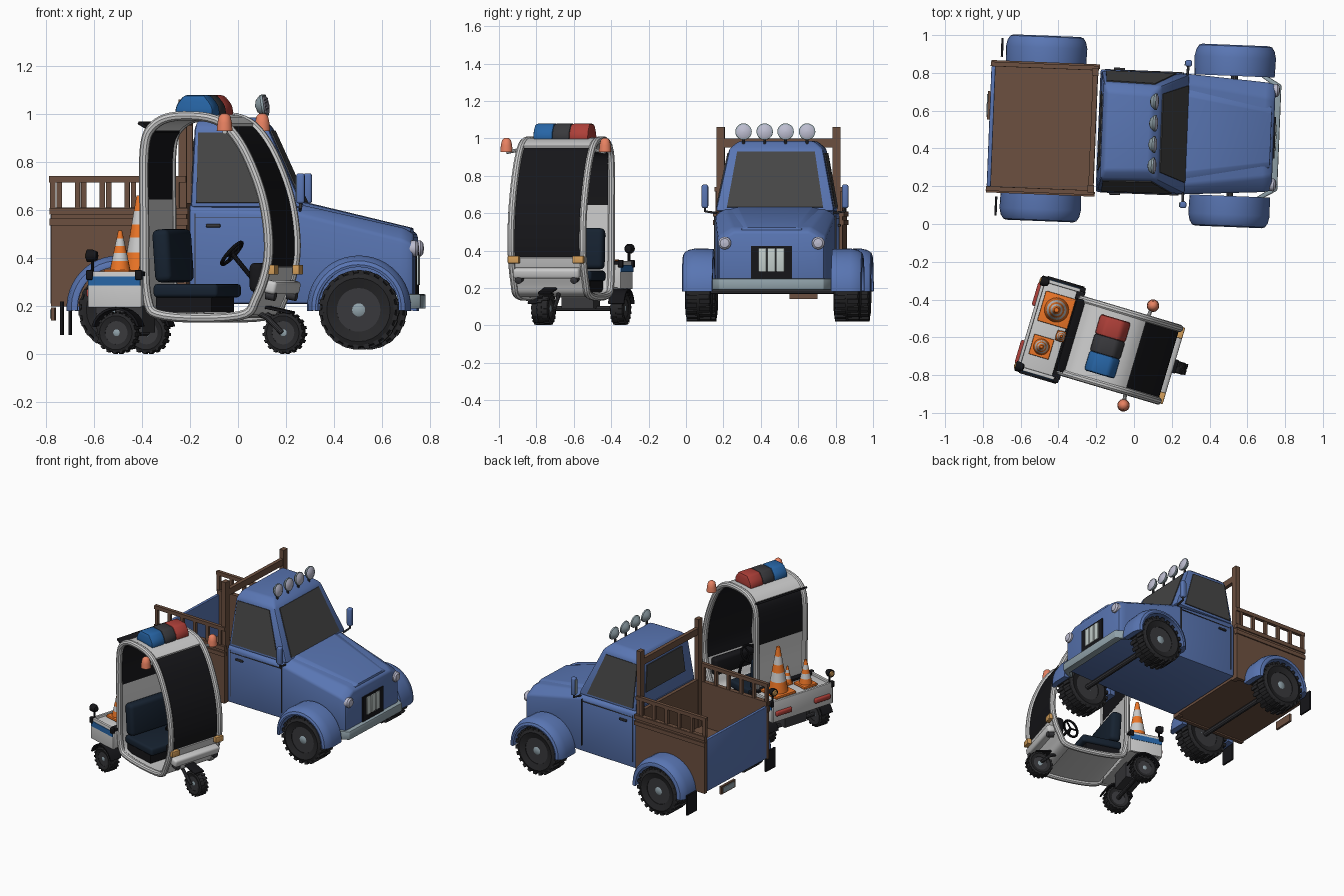
import bpy, bmesh
from math import radians, sin, cos, pi
from mathutils import Matrix, Vector

if "Cube" in bpy.data.objects:
    bpy.data.objects.remove(bpy.data.objects["Cube"])

T = Matrix.Translation((0, 0.487, 0)) @ Matrix.Rotation(radians(-2.3), 4, 'Z')          # truck frame
C = Matrix.Translation((-0.15, -0.645, 0)) @ Matrix.Rotation(radians(-16.5), 4, 'Z')    # cart frame
COL = dict(blue=(.10, .18, .45), brown=(.15, .08, .05), glass=(.06, .06, .06), rubber=(.02, .02, .022),
           black=(.008, .008, .01), steel=(.28, .36, .40), lamp=(.50, .50, .62), white=(.72, .72, .72),
           orange=(.85, .18, .02), coral=(.80, .22, .12), red=(.42, .05, .04), navy=(.008, .016, .03),
           police=(.02, .13, .38), amber=(.65, .34, .10), grey=(.04, .04, .045), pale=(.55, .62, .60))
MATS = {}
for k, c in COL.items():
    MATS[k] = bpy.data.materials.new(k)
    MATS[k].diffuse_color = (*c, 1)


def finish(name, bm, M, col, smooth=True):
    bmesh.ops.recalc_face_normals(bm, faces=bm.faces)
    me = bpy.data.meshes.new(name)
    bm.to_mesh(me)
    bm.free()
    me.transform(M)
    if smooth:
        me.polygons.foreach_set("use_smooth", [True] * len(me.polygons))
        me.set_sharp_from_angle(angle=radians(35))
    me.materials.append(MATS[col])
    ob = bpy.data.objects.new(name, me)
    bpy.context.collection.objects.link(ob)
    return ob


def box(name, M, col, loc, size, bev=0, tilt=0):
    bm = bmesh.new()
    bmesh.ops.create_cube(bm, size=1, matrix=Matrix.Diagonal((*size, 1)))
    if bev:
        bmesh.ops.bevel(bm, geom=bm.edges[:], offset=bev, segments=3, affect='EDGES', profile=.5)
    return finish(name, bm, M @ Matrix.Translation(loc) @ Matrix.Rotation(radians(tilt), 4, 'Y'), col, bev > 0)


def loft(name, M, col, rings, smooth=False, bev=0, closed=False):
    bm = bmesh.new()
    R = [[bm.verts.new(p) for p in r] for r in rings]
    n = len(R[0])
    for a, b in zip(R, R[1:] + R[:1] if closed else R[1:]):
        for i in range(n):
            bm.faces.new((a[i], a[(i + 1) % n], b[(i + 1) % n], b[i]))
    if not closed:
        bm.faces.new(R[0])
        bm.faces.new(R[-1])
    if bev:
        bmesh.ops.bevel(bm, geom=bm.edges[:], offset=bev, segments=2, affect='EDGES', profile=.5)
    return finish(name, bm, M, col, smooth or bev > 0)


def lathe(name, M, col, prof, loc, axis=(0, 0, 1), n=24, closed=False):
    rings = [[(max(r, 1e-4) * cos(2 * pi * i / n), max(r, 1e-4) * sin(2 * pi * i / n), h) for i in range(n)] for r, h in prof]
    q = Vector((0, 0, 1)).rotation_difference(Vector(axis)).to_matrix().to_4x4()
    return loft(name, M @ Matrix.Translation(loc) @ q, col, rings, True, 0, closed)


def tube(name, M, col, pts, r, cyclic=False):
    cu = bpy.data.curves.new(name, 'CURVE')
    cu.dimensions, cu.bevel_depth, cu.bevel_resolution, cu.use_fill_caps = '3D', r, 3, True
    s = cu.splines.new('POLY')
    s.points.add(len(pts) - 1)
    for p, c in zip(s.points, pts):
        p.co = (*c, 1)
    s.use_cyclic_u = cyclic
    tmp = bpy.data.objects.new(name + "_path", cu)
    bm = bmesh.new()
    me = tmp.to_mesh()
    bm.from_mesh(me)
    tmp.to_mesh_clear()
    bpy.data.objects.remove(tmp)
    return finish(name, bm, M, col)


def pane(name, M, col, quad, u, v, t=.006):
    """Thin plate lying on a four-cornered face; corners a,b along u, then c,d above."""
    a, b, c, d = map(Vector, quad)
    f = lambda s, w: a.lerp(b, s).lerp(d.lerp(c, s), w)
    p = [f(u[0], v[0]), f(u[1], v[0]), f(u[1], v[1]), f(u[0], v[1])]
    nrm = (b - a).cross(d - a).normalized() * t
    return loft(name, M, col, [[q - nrm for q in p], [q + nrm for q in p]])


def wheel(name, M, loc, r, w, lugs, side):
    h, k = w / 2, r * .55
    lathe(name + "_tyre", M, 'rubber', [(k, -h * .8), (r * .8, -h), (r * .93, -h * .85), (r * .96, 0), (r * .93, h * .85),
          (r * .8, h), (k, h * .8)], loc, (0, 1, 0), 28, True)
    lathe(name + "_rim", M, 'grey', [(k * 1.03, -h * .75), (k * .9, -h * .4), (k * .9, h * .4), (k * 1.03, h * .75)], loc, (0, 1, 0))
    lathe(name + "_hub", M, 'steel', [(r * .2, -h * .75), (r * .2, h * .7), (r * .12, h * .82)], loc, (0, side, 0), 14)
    for j in range(8):
        a = j * pi / 4
        lathe(name + "_bolt", M, 'steel', [(r * .05, 0), (r * .05, h * .5)],
              (loc[0] + cos(a) * r * .38, loc[1], loc[2] + sin(a) * r * .38), (0, side, 0), 6)
    bm = bmesh.new()
    for j in range(lugs):
        for s in (-1, 1):
            m = Matrix.Rotation(2 * pi * (j + s * .25) / lugs, 4, 'Y') @ Matrix.Translation((r * .94, s * h * .5, 0))
            bmesh.ops.create_cube(bm, size=1, matrix=m @ Matrix.Diagonal((r * .12, h * .85, r * .14, 1)))
    finish(name + "_tread", bm, M @ Matrix.Translation(loc), 'rubber', False)


# ---- TRUCK: lower body and hood
def section(x, w, zs, t, zt, zb=.21):
    return [(x, -w, zb), (x, -w, zs), (x, -t, zt), (x, t, zt), (x, w, zs), (x, w, zb)]


loft("truck_body", T, 'blue', [section(-.19, .325, .60, .30, .625), section(.26, .32, .585, .27, .625),
     section(.70, .29, .475, .21, .525), section(.74, .28, .455, .20, .50)], bev=.012)
loft("hood_panel", T, 'blue', [section(.27, .24, .622, .20, .634, .58), section(.725, .16, .515, .13, .525, .47)], bev=.004)
# cab with windows
lo = [(-.185, -.318, .61), (.285, -.318, .61), (.285, .318, .61), (-.185, .318, .61)]
hi = [(-.17, -.258, .945), (.135, -.25, .945), (.135, .25, .945), (-.17, .258, .945)]
top = [(-.15, -.21, .985), (.09, -.20, .985), (.09, .20, .985), (-.15, .21, .985)]
loft("cab", T, 'blue', [lo, hi, top], bev=.014)
for n, i, u, v in (("right_window", 0, (.05, .86), (.06, .93)), ("windshield", 1, (.09, .91), (.06, .95)),
                   ("left_window", 2, (.14, .95), (.06, .93)), ("rear_window", 3, (.15, .85), (.3, .85))):
    j = (i + 1) % 4
    pane(n, T, 'glass', (lo[i], lo[j], hi[j], hi[i]), u, v)
# grille, bumper, headlights
box("grille", T, 'black', (.738, 0, .335), (.02, .22, .18))
for y in (-.048, 0, .048):
    box("grille_bar", T, 'pale', (.747, y, .35), (.014, .042, .125), .003)
loft("front_bumper", T, 'steel', [[(x0, y, .19), (x1, y, .19), (x1, y, .25), (x0, y, .25)] for y, x0, x1 in
     ((-.32, .66, .70), (-.28, .72, .77), (.28, .72, .77), (.32, .66, .70))], bev=.006)
for s in (-1, 1):
    lathe("headlight", T, 'lamp', [(.034, -.03), (.034, .012), (.024, .022), (0, .026)], (.738, s * .25, .44), (1, 0, 0))
    # doors: handle, seam, mirrors
    box("door_handle", T, 'grey', (-.09, s * .33, .535), (.06, .014, .014), .004)
    for x in (-.165, .25):
        box("door_seam", T, 'grey', (x, s * .322, .42), (.004, .01, .33))
    box("belt_line", T, 'grey', (.04, s * .322, .57), (.41, .01, .004))
    box("mirror", T, 'blue', (.275, s * .375, .69), (.035, .035, .125), .01)
    box("mirror_glass", T, 'steel', (.256, s * .375, .69), (.004, .024, .10))
    tube("mirror_arm", T, 'grey', [(.27, s * .31, .60), (.275, s * .375, .61), (.275, s * .375, .67)], .007)
    # fenders and wheels
    for n, x, y, w in (("front", .52, .40, .082), ("rear", -.48, .413, .078)):
        rings = []
        for k in range(25):
            a = radians(-4 + 188 * k / 24)
            rings.append([(x + r * cos(a), s * (y + q * w), .195 + r * sin(a)) for r, q in
                          ((.172, -1), (.213, -1), (.216, .2), (.208, .65), (.194, .92), (.178, 1), (.168, .97), (.172, .6))])
        loft(n + "_fender", T, 'blue', rings, True)
        wheel(n + "_wheel", T, (x, s * (y - .003), .185), .165, .14, 22, s)
        tube(n + "_axle", T, 'grey', [(x, 0, .185), (x, s * y, .185)], .018)
    box("mud_flap", T, 'black', (-.715, s * .42, .15), (.012, .10, .14))
    # cargo bed sides with rails
    box("bed_side", T, 'brown', (-.482, s * .33, .405), (.565, .025, .41))
    for z in (.595, .55):
        box("bed_trim", T, 'brown', (-.482, s * .338, z), (.575, .025, .028))
    box("bed_rail", T, 'brown', (-.487, s * .33, .728), (.57, .024, .026))
    for k in range(6):
        box("rail_post", T, 'brown', (-.757 + k * .103, s * .33, .66), (.022, .02, .12))
    box("headboard_post", T, 'brown', (-.217, s * .31, .63), (.034, .042, .86))
# bed floor, headboard, tailgate, number plate
box("bed_floor", T, 'brown', (-.482, 0, .25), (.56, .66, .08))
box("headboard", T, 'brown', (-.215, 0, .42), (.025, .66, .42))
box("headboard_bar", T, 'brown', (-.217, 0, .975), (.026, .64, .046))
box("tailgate", T, 'blue', (-.757, 0, .395), (.022, .635, .37), .004)
box("plate_bracket", T, 'brown', (-.772, .11, .168), (.016, .15, .055))
box("rear_plate", T, 'steel', (-.782, .11, .168), (.006, .12, .036))
# roof lamps
for y in (-.175, -.062, .05, .165):
    lathe("roof_lamp", T, 'steel', [(0, -.028), (.026, -.02), (.044, 0), (.044, .01)], (.105, y, 1.035), (1, 0, .15), 20)
    lathe("roof_lamp_lens", T, 'lamp', [(.041, .008), (.03, .016), (0, .019)], (.105, y, 1.035), (1, 0, .15), 20)
    tube("roof_lamp_stem", T, 'grey', [(.10, y, .95), (.10, y, 1.0)], .008)

# ---- CART: rounded cabin loop
P = [Vector(p) for p in ((-.10, .16), (-.18, .24), (-.19, .55), (-.19, .85), (-.15, .95), (-.05, .99), (.12, .975),
                         (.22, .885), (.30, .72), (.34, .56), (.345, .39), (.295, .235), (.22, .16))]


def at(t):
    i, f = int(t // 1), t % 1
    a, b, c, d = (P[(i + k) % 13] for k in (-1, 0, 1, 2))
    return .5 * (2 * b + (c - a) * f + (2 * a - 5 * b + 4 * c - d) * f * f + (3 * b - a - 3 * c + d) * f ** 3)


def band(name, col, t0, t1, w=.2, o=1.0, th=.035):
    rings, mid, n = [], Vector((.08, .56)), 14
    for k in range(n + 1):
        p = at(t0 + (t1 - t0) * k / n)
        a, b = mid + (p - mid) * o, mid + (p - mid) * (o - th)
        rings.append([(a.x, -w, a.y), (a.x, w, a.y), (b.x, w, b.y), (b.x, -w, b.y)])
    loft(name, C, col, rings, True)


for s in (-1, 1):
    tube("cabin_frame", C, 'white', [(p.x, s * .2, p.y) for p in (at(k / 5) for k in range(65))], .02, True)
band("rear_panel", 'white', 0, 2.3)
band("rear_glass", 'black', 2.3, 3.8, .195, .995)
band("roof", 'white', 3.8, 6.4, .2, 1.03, .06)
band("front_glass", 'black', 6.4, 10.15, .195)
band("nose", 'white', 10.15, 12, .2, 1.02, .05)
band("cabin_floor", 'white', 12, 13)
box("rear_visor", C, 'black', (-.185, 0, .945), (.075, .40, .014), .003, 30)
box("nose_bumper", C, 'white', (.345, 0, .28), (.06, .37, .055), .015, 12)
box("dashboard", C, 'black', (.285, 0, .32), (.06, .36, .12), .02)
# light bar
for n, y, c, l in (("blue", -.10, 'police', .11), ("middle", 0, 'grey', .10), ("red", .10, 'red', .11)):
    loft("light_bar_" + n, C, c, [[(.01 + sx * w, y + sy * l / 2, z) for sx, sy in ((-1, -1), (1, -1), (1, 1), (-1, 1))]
         for z, w in ((.99, .085), (1.035, .08), (1.078, .045))], bev=.014)
for s in (-1, 1):
    # roof beacons, front lamps
    lathe("beacon", C, 'coral', [(.033, 0), (.03, .035), (.024, .062), (.012, .073), (0, .075)], (.18, s * .275, .928))
    tube("beacon_arm", C, 'white', [(.17, s * .2, .94), (.18, s * .275, .925)], .01)
    box("front_indicator", C, 'amber', (.362, s * .18, .352), (.03, .062, .04), .004)
    lathe("head_lamp", C, 'grey', [(.02, -.02), (.02, .02), (0, .026)], (.345, s * .155, .245), (1, 0, -.2), 16)
    # rear wheels, mudguards
    wheel("cart_rear_wheel", C, (-.297, s * .22, .09), .088, .075, 18, s)
    loft("mudguard", C, 'black', [[(-.297 + r * cos(a), s * y, .09 + r * sin(a)) for r, y in
         ((.096, .18), (.106, .18), (.106, .268), (.096, .268))] for a in (radians(15 + 15 * k) for k in range(11))], True)
    # cargo tray sides
    box("tray_side", C, 'white', (-.305, s * .242, .27), (.23, .02, .15), .004)
    box("tray_stripe", C, 'police', (-.305, s * .25, .305), (.225, .01, .038))
    for x in (-.412, -.20):
        box("tray_corner", C, 'black', (x, s * .25, .33), (.028, .026, .04), .005)
    box("tail_light", C, 'red', (-.425, s * .16, .255), (.025, .13, .035), .01)
    tube("rear_lamp_stem", C, 'black', [(-.405, s * .235, .33), (-.405, s * .235, .40)], .007)
    lathe("rear_lamp", C, 'black', [(0, -.025), (.018, -.02), (.026, 0), (.026, .022)], (-.405, s * .235, .41), (-1, 0, 0), 18)
    lathe("rear_lamp_lens", C, 'amber', [(.022, .02), (.014, .028), (0, .03)], (-.405, s * .235, .41), (-1, 0, 0), 18)
    tube("front_fork", C, 'grey', [(.22, s * .03, .19), (.30, s * .048, .15), (.36, s * .045, .09)], .011)
box("tray_floor", C, 'white', (-.305, 0, .265), (.23, .48, .13), .004)
box("tray_back", C, 'white', (-.412, 0, .27), (.018, .48, .15), .004)
box("tray_front_edge", C, 'black', (-.205, 0, .335), (.045, .49, .02), .004)
tube("rear_axle", C, 'grey', [(-.297, -.22, .09), (-.297, .22, .09)], .014)
box("axle_mount", C, 'grey', (-.29, 0, .15), (.12, .18, .12))
wheel("cart_front_wheel", C, (.36, 0, .09), .088, .065, 18, -1)
box("front_mudguard", C, 'black', (.335, 0, .185), (.12, .075, .012), .004, 12)
# seat and steering
box("seat_cushion", C, 'navy', (-.02, 0, .265), (.28, .36, .055), .015)
box("seat_base", C, 'black', (-.03, 0, .21), (.24, .33, .07))
box("seat_back", C, 'navy', (-.125, 0, .41), (.075, .36, .22), .025, -4)
tube("steering_column", C, 'black', [(.25, 0, .20), (.215, 0, .32), (.13, 0, .42)], .01)
ax = Vector((-.75, 0, .66)).normalized()
q = Vector((0, 0, 1)).rotation_difference(ax)
ring = [Vector((.13, 0, .42)) + q @ Vector((.06 * cos(k * pi / 12), .06 * sin(k * pi / 12), 0)) for k in range(24)]
tube("steering_wheel", C, 'black', ring, .008, True)
for k in (1, 9, 17):
    tube("steering_spoke", C, 'black', [(.13, 0, .42), ring[k]], .006)
# traffic cones with white bands
Ci = C.inverted()
for x, y, b, r, h in ((-.41, -.455, .165, .066, .325), (-.49, -.65, .11, .044, .18), (-.385, -.595, .055, .03, .125)):
    p = Ci @ Vector((x, y, .333))
    box("cone_base", C, 'orange', (p.x, p.y, .342), (b, b, .018), .004)
    cuts = (0, .25, .45, .62, .8, 1)
    for k in range(5):
        prof = [(r * (1 - .82 * f), .345 + (h - .01) * f) for f in cuts[k:k + 2]]
        lathe("cone_band", C, 'white' if k % 2 else 'orange', prof, (p.x, p.y, 0), n=20)

for m in bpy.data.materials:
    if m.users and not m.is_grease_pencil:
        m.use_nodes = True
        m.node_tree.nodes["Principled BSDF"].inputs["Base Color"].default_value = m.diffuse_color
